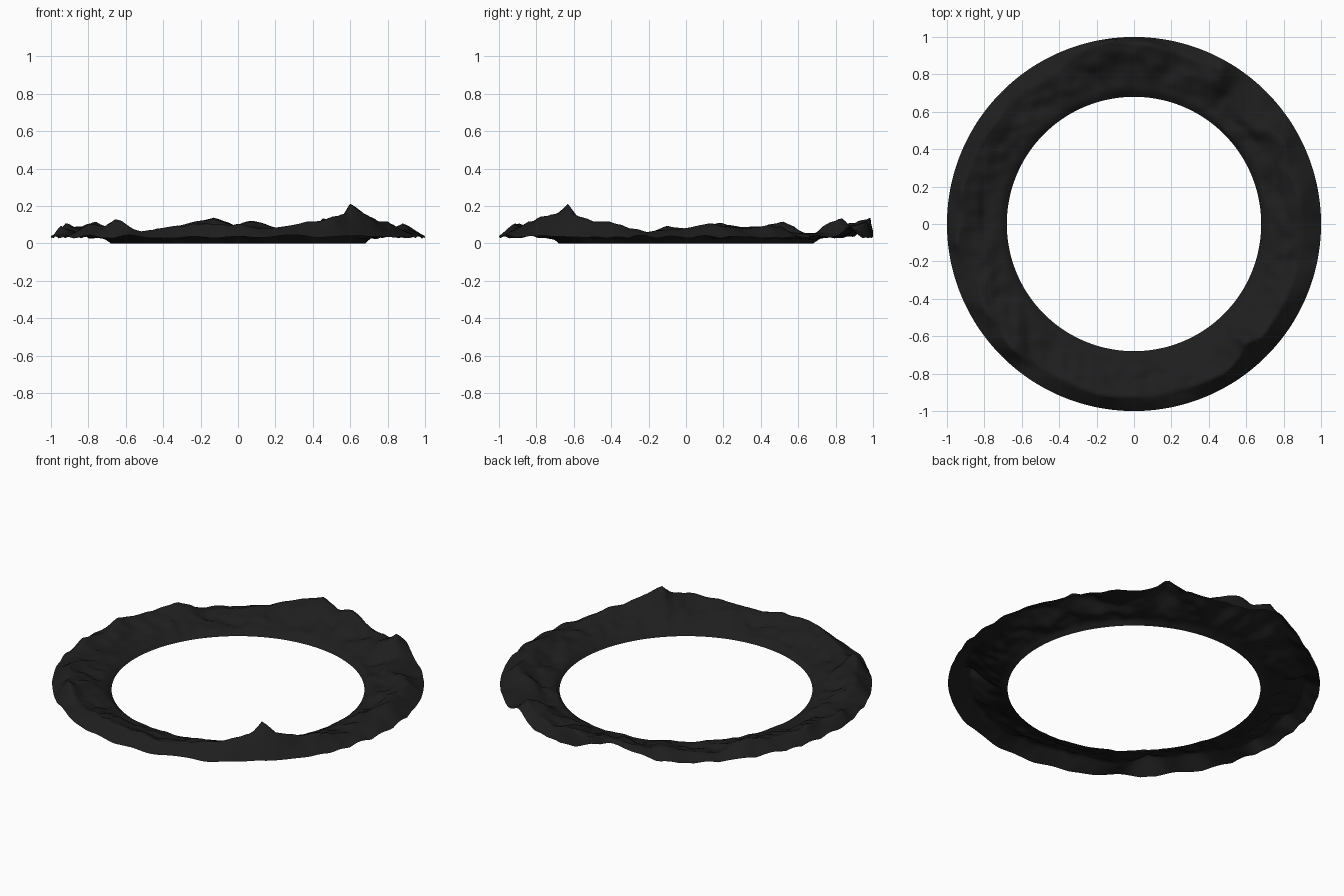
import bpy, bmesh, math
from mathutils import Vector, noise

if "Cube" in bpy.data.objects:
    bpy.data.objects.remove(bpy.data.objects["Cube"])

# Ridge line around the ring: (angle in degrees, radius, height)
RIDGE = [(0, .90, .09), (10, .89, .105), (20, .87, .08), (29, .92, .09),
         (36, .88, .075), (44, .80, .05), (54, .90, .06), (61, .95, .145),
         (66, .95, .07), (75, .94, .08), (85, .97, .12), (91, .97, .095),
         (97.5, .995, .14), (105, .97, .11), (115, .92, .08), (125, .90, .06),
         (135, .92, .045), (145, .92, .115), (155, .93, .08), (168, .94, .105),
         (177, .92, .075), (186, .95, .10), (193, .92, .06), (202, .87, .075),
         (208, .92, .105), (217, .9, .09), (225, .93, .125), (235, .91, .065),
         (247, .91, .09), (260, .93, .11), (270, .92, .10), (280, .92, .08),
         (293, .92, .11), (302, .93, .14), (309, .90, .155), (313.6, .87, .205),
         (318, .91, .155), (325, .9, .125), (334, .9, .11), (346, .9, .065),
         (360, .90, .09)]
R_IN, R_OUT = 0.68, 1.0
SEGMENTS, INNER_STEPS, OUTER_STEPS = 240, 14, 6


def ridge_at(deg):
    for (a0, r0, h0), (a1, r1, h1) in zip(RIDGE, RIDGE[1:]):
        if a0 <= deg <= a1:
            t = (deg - a0) / (a1 - a0)
            return r0 + (r1 - r0) * t, h0 + (h1 - h0) * t


def bump(deg, centre, width):
    return math.exp(-((deg - centre) / width) ** 2)


def height(radius, deg, rr, rh):
    """Lip at the inside, rising slope, ridge, fall to the open outer rim."""
    a = math.radians(deg)
    p = Vector((radius * math.cos(a), radius * math.sin(a), 0.3))
    rough = noise.noise(p * 7) * 0.03 + noise.noise(p * 17) * 0.018
    rim_noise = abs(noise.noise(Vector((math.cos(a), math.sin(a), 1.7)) * 6))
    # The rim itself rises at the tall peaks at the back
    rim = (0.027 + 0.03 * rim_noise + 0.075 * bump(deg, 102, 9)
           + 0.06 * bump(deg, 61, 4))
    rim = min(rim, rh)
    if radius <= rr:
        t = (radius - R_IN) / (rr - R_IN)
        lip = 0.02 * min(1, t / 0.12)
        z = lip + (rh - 0.02) * t ** 1.25 + rough * math.sin(2.6 * t)
    else:
        t = (radius - rr) / (R_OUT - rr)
        z = rh + (rim - rh) * t ** 1.1 + rough * 0.51 * (1 - t)
    return max(z, min(0.02, (radius - R_IN) * 0.7))


# Mountain ring: one open sheet of terrain
bm = bmesh.new()
columns = []
for i in range(SEGMENTS):
    deg = 360 * i / SEGMENTS
    a = math.radians(deg)
    rr, rh = ridge_at(deg)
    radii = [R_IN + (rr - R_IN) * k / INNER_STEPS for k in range(INNER_STEPS + 1)]
    radii += [rr + (R_OUT - rr) * k / OUTER_STEPS for k in range(1, OUTER_STEPS + 1)]
    columns.append([bm.verts.new((r * math.cos(a), r * math.sin(a),
                                  height(r, deg, rr, rh))) for r in radii])
for i, col in enumerate(columns):
    nxt = columns[(i + 1) % SEGMENTS]
    for k in range(len(col) - 1):
        bm.faces.new((col[k], col[k + 1], nxt[k + 1], nxt[k])).smooth = True

mesh = bpy.data.meshes.new("mountain_ring")
bm.to_mesh(mesh)
bm.free()
ring = bpy.data.objects.new("mountain_ring", mesh)
bpy.context.collection.objects.link(ring)

rock = bpy.data.materials.new("dark_rock")
rock.diffuse_color = (0.013, 0.013, 0.013, 1)
rock.use_nodes = True
rock.node_tree.nodes["Principled BSDF"].inputs["Base Color"].default_value = rock.diffuse_color
mesh.materials.append(rock)
